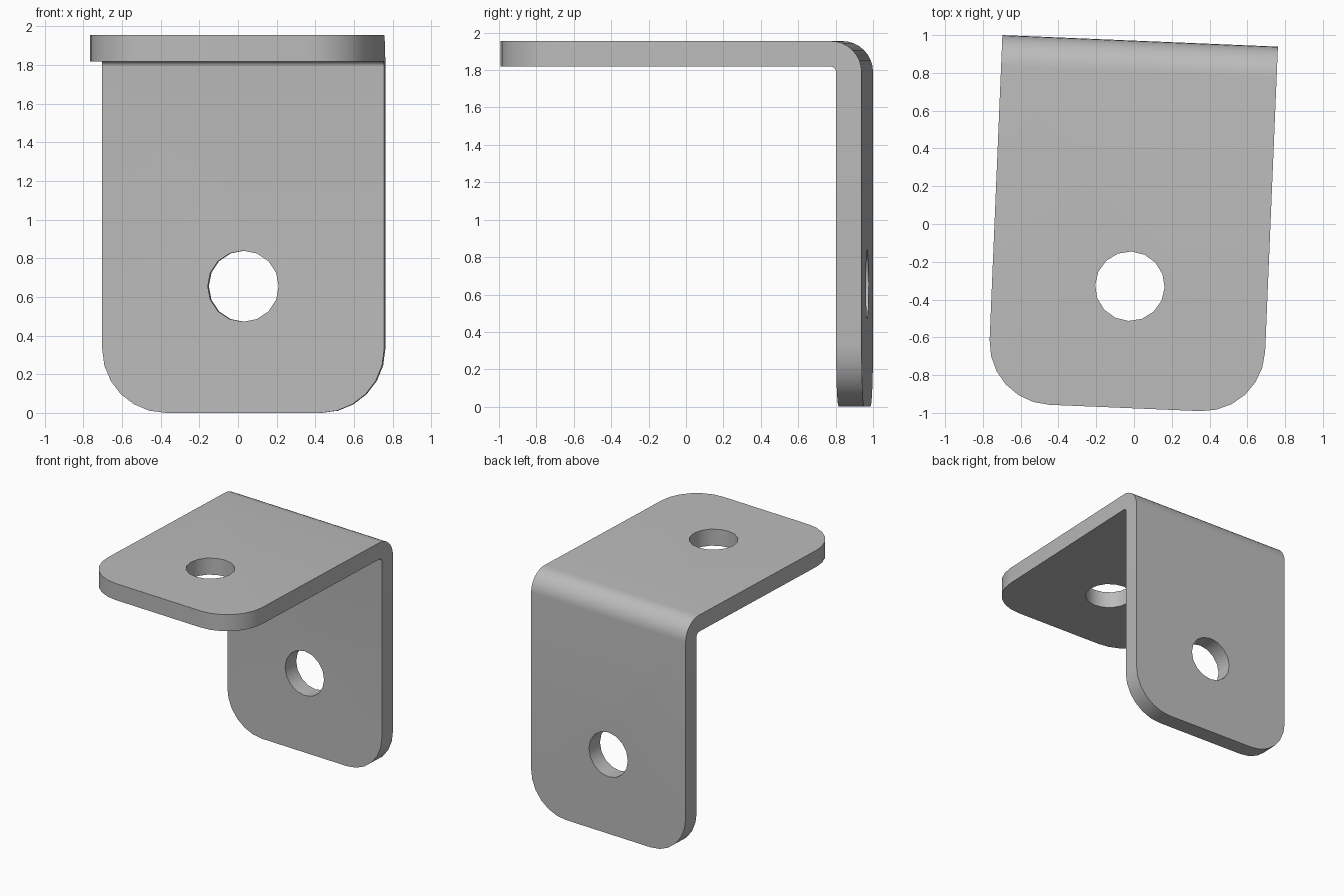
import bpy, bmesh, math
from mathutils import Matrix, Vector

if "Cube" in bpy.data.objects:
    bpy.data.objects.remove(bpy.data.objects["Cube"], do_unlink=True)

HALF_W = 0.73
FRONT, BACK, TOP = -0.975, 0.97, 1.955
THICK = 0.137
OUTER, INNER = 0.165, 0.028
CORNER, HOLE = 0.33, 0.184
TURN = Matrix.Rotation(math.radians(-2.4), 4, 'Z') @ Matrix.Translation((-0.008, 0, 0))

steel = bpy.data.materials.new("plain grey")
steel.use_nodes = True
grey = (0.5, 0.5, 0.5, 1)
steel.diffuse_color = grey
steel.node_tree.nodes["Principled BSDF"].inputs["Base Color"].default_value = grey


def make_object(name, bm):
    bmesh.ops.recalc_face_normals(bm, faces=bm.faces)
    mesh = bpy.data.meshes.new(name)
    bm.to_mesh(mesh)
    bm.free()
    mesh.materials.append(steel)
    obj = bpy.data.objects.new(name, mesh)
    bpy.context.collection.objects.link(obj)
    return obj


def bend(radius, steps=8):
    """Quarter arc from the top plate round to the back plate."""
    cy, cz = BACK - OUTER, TOP - OUTER
    angles = [math.pi / 2 * (1 - i / steps) for i in range(steps + 1)]
    return [(cy + radius * math.cos(a), cz + radius * math.sin(a)) for a in angles]


# Bent strip: L profile swept across the width
profile = [(FRONT, TOP)] + bend(OUTER) + [(BACK, 0), (BACK - THICK, 0)]
profile += bend(INNER)[::-1] + [(FRONT, TOP - THICK)]
bm = bmesh.new()
face = bm.faces.new([bm.verts.new((-HALF_W, y, z)) for y, z in profile])
swept = bmesh.ops.extrude_face_region(bm, geom=[face])
bmesh.ops.translate(bm, vec=(2 * HALF_W, 0, 0),
                    verts=[v for v in swept["geom"] if isinstance(v, bmesh.types.BMVert)])

# Round the free corners of both plates
def is_free_corner(edge):
    a, b = (v.co for v in edge.verts)
    if abs(a.x - b.x) > 0.01:
        return False
    return max(a.y, b.y) < FRONT + 0.01 or max(a.z, b.z) < 0.01

bmesh.ops.bevel(bm, geom=[e for e in bm.edges if is_free_corner(e)], offset=CORNER,
                offset_type='OFFSET', segments=6, profile=0.5, affect='EDGES')
bracket = make_object("angle_bracket", bm)

# Bolt holes through each plate
holes = {
    "top_hole_cutter": Matrix.Translation((0, -0.33, TOP - THICK / 2)),
    "back_hole_cutter": Matrix.Translation((0, BACK - THICK / 2, 0.655))
    @ Matrix.Rotation(math.pi / 2, 4, 'X'),
}
cutters = []
for name, place in holes.items():
    cut = bmesh.new()
    bmesh.ops.create_cone(cut, cap_ends=True, segments=16, radius1=HOLE, radius2=HOLE,
                          depth=THICK * 3, matrix=place)
    cutter = make_object(name, cut)
    cutters.append(cutter)
    mod = bracket.modifiers.new(name, 'BOOLEAN')
    mod.operation, mod.solver, mod.object = 'DIFFERENCE', 'EXACT', cutter

bpy.ops.object.select_all(action='DESELECT')
bracket.select_set(True)
bpy.context.view_layer.objects.active = bracket
for mod in list(bracket.modifiers):
    bpy.ops.object.modifier_apply(modifier=mod.name)
for cutter in cutters:
    bpy.data.objects.remove(cutter, do_unlink=True)

# Slight turn about the vertical, then smooth the curved faces
bracket.data.transform(TURN)
bpy.ops.object.shade_smooth_by_angle(angle=math.radians(30))
